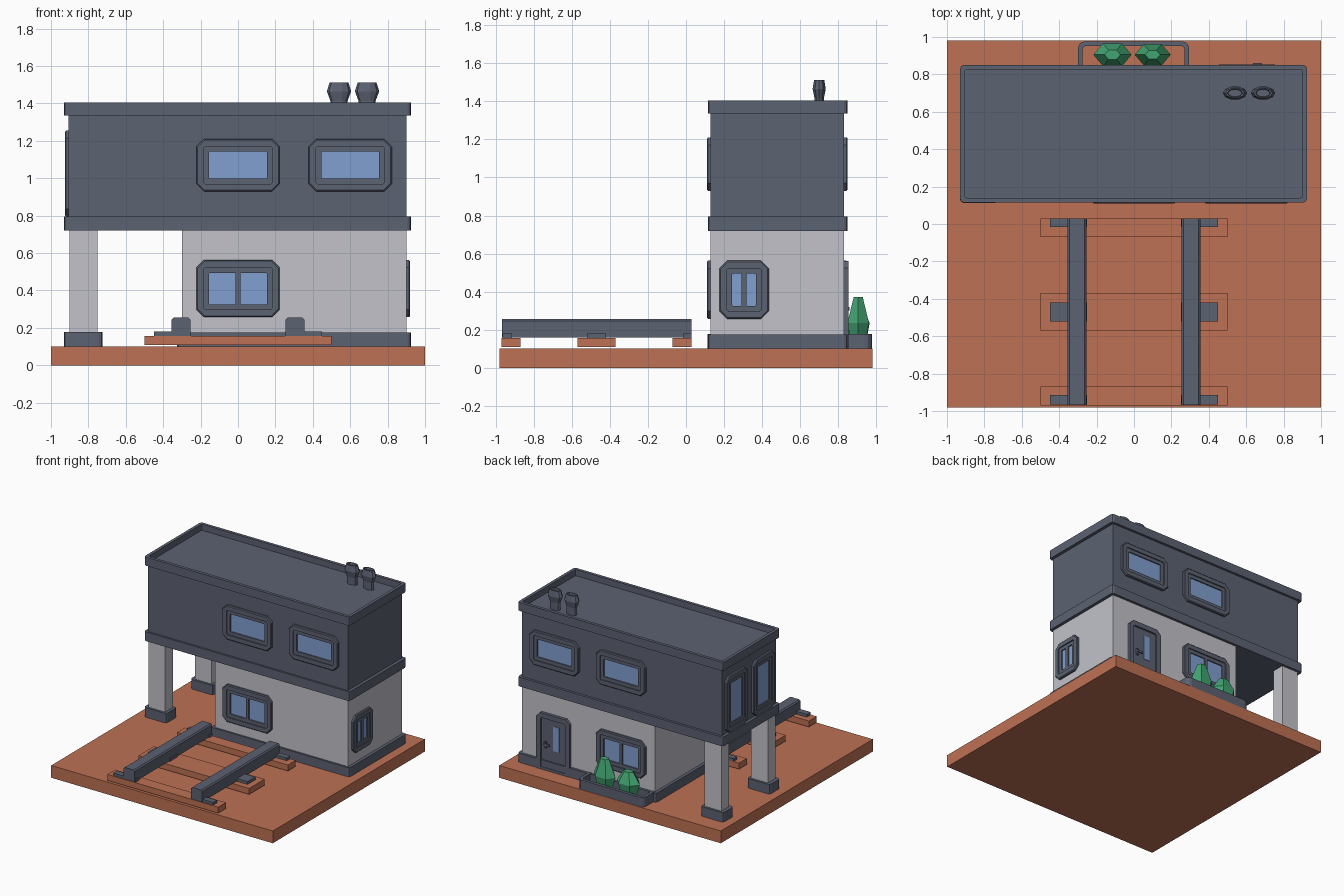
import bpy, bmesh, math
from mathutils import Matrix, Vector

if "Cube" in bpy.data.objects:
    bpy.data.objects.remove(bpy.data.objects["Cube"])


def mat(name, rgb):
    m = bpy.data.materials.new(name)
    m.diffuse_color = (*rgb, 1)
    m.use_nodes = True
    m.node_tree.nodes["Principled BSDF"].inputs["Base Color"].default_value = m.diffuse_color
    return m


CLAY = mat("clay_orange", (0.515, 0.165, 0.088))
DARK = mat("slate_grey", (0.107, 0.122, 0.168))
WALL = mat("pale_grey", (0.54, 0.54, 0.59))
GLASS = mat("window_blue", (0.22, 0.35, 0.64))
GREEN = mat("leaf_green", (0.055, 0.37, 0.17))


def finish(name, bm, mats, matrix=None):
    bmesh.ops.recalc_face_normals(bm, faces=bm.faces)
    me = bpy.data.meshes.new(name)
    bm.to_mesh(me)
    bm.free()
    for m in mats:
        me.materials.append(m)
    ob = bpy.data.objects.new(name, me)
    bpy.context.collection.objects.link(ob)
    if matrix:
        ob.matrix_world = matrix
    return ob


def box(name, x, y, z, m, matrix=None):
    bm = bmesh.new()
    c = Vector((sum(x) / 2, sum(y) / 2, sum(z) / 2))
    s = Matrix.Diagonal((x[1] - x[0], y[1] - y[0], z[1] - z[0], 1))
    bmesh.ops.create_cube(bm, size=1, matrix=Matrix.Translation(c) @ s)
    return finish(name, bm, [m], matrix)


def rect(x, y, c, n=1):
    """Rectangle outline with corners cut (n=1) or rounded (n>1)."""
    pts = []
    corners = [(x[1], y[1], 0), (x[0], y[1], 1), (x[0], y[0], 2), (x[1], y[0], 3)]
    for px, py, q in corners:
        cx = px - c if px == x[1] else px + c
        cy = py - c if py == y[1] else py + c
        for i in range(n + 1):
            a = (q + i / n) * math.pi / 2
            pts.append((cx + c * math.cos(a), cy + c * math.sin(a)))
    return pts


def stack(name, rings, mats, matrix=None, caps=(True, True), last_mat=0):
    """Bridge successive 3D rings of equal length and cap the ends."""
    bm = bmesh.new()
    vs = [[bm.verts.new(p) for p in r] for r in rings]
    n = len(vs[0])
    for a, b in zip(vs, vs[1:]):
        for i in range(n):
            j = (i + 1) % n
            bm.faces.new((a[i], a[j], b[j], b[i]))
    if caps[0]:
        bm.faces.new(vs[0][::-1])
    if caps[1]:
        bm.faces.new(vs[-1]).material_index = last_mat
    return finish(name, bm, mats, matrix)


def slab(name, x, y, z, m, c=0.02, n=2):
    o = rect(x, y, c, n)
    return stack(name, [[(*p, h) for p in o] for h in z], [m])


def lathe(name, loc, profile, sides, ysquash, m):
    """Turned shape from (radius, z) pairs, flattened in y."""
    rings = [[(r * math.cos(2 * math.pi * i / sides),
               r * ysquash * math.sin(2 * math.pi * i / sides), z)
              for i in range(sides)] for r, z in profile]
    return stack(name, rings, [m], Matrix.Translation(loc))


def placed(side, u, v):
    """Matrix putting a front-facing part (out = -y) on one house wall."""
    loc = {"front": (u, 0.13, v), "back": (u, 0.83, v),
           "right": (0.9, u, v), "left": (-0.905, u, v)}[side]
    ang = {"front": 0, "right": 90, "back": 180, "left": 270}[side]
    return Matrix.Translation(loc) @ Matrix.Rotation(math.radians(ang), 4, 'Z')


def window(name, side, u, v, w, h, double=False):
    mx = placed(side, u, v)
    steps = [(0, 0.04, -0.01), (0, 0.04, 0.014), (0.006, 0.038, 0.02),
             (0.04, 0.008, 0.02), (0.04, 0.008, 0.011),
             (0.068, 0.004, 0.011), (0.068, 0.004, 0.002)]
    rings = []
    for inset, c, d in steps:
        a, b = w / 2 - inset, h / 2 - inset
        rings.append([(p, -d, q) for p, q in rect((-a, a), (-b, b), c)])
    stack(name, rings, [DARK, GLASS], mx, last_mat=1)
    if double:
        b = h / 2 - 0.06
        box(name + "_mullion", (-0.013, 0.013), (-0.011, 0), (-b, b), DARK, mx)


# ground slab
box("ground_slab", (-1, 1), (-0.98, 0.98), (0, 0.1), CLAY)

# track: sleepers, rail plates and rails
for i, (sl, pl) in enumerate([((-0.97, -0.87), (-0.965, -0.915)),
                              ((-0.57, -0.37), (-0.52, -0.42)),
                              ((-0.07, 0.03), (-0.015, 0.03))]):
    box(f"sleeper_{i}", (-0.5, 0.5), sl, (0.108, 0.157), CLAY)
    for s, side in ((-1, "left"), (1, "right")):
        x = sorted((s * 0.25, s * 0.45))
        box(f"rail_plate_{side}_{i}", x, pl, (0.157, 0.18), DARK)
for s, side in ((-1, "left"), (1, "right")):
    xc = s * 0.305
    prof = [(-0.05, 0.16), (0.05, 0.16), (0.05, 0.245),
            (0.04, 0.255), (-0.04, 0.255), (-0.05, 0.245)]
    stack(f"rail_{side}", [[(xc + px, y, pz) for px, pz in prof]
                           for y in (-0.968, 0.03)], [DARK])

# house storeys, plinth and floor band
box("lower_storey", (-0.3, 0.9), (0.13, 0.83), (0.1, 0.73), WALL)
slab("plinth", (-0.325, 0.925), (0.115, 0.85), (0.1, 0.175), DARK)
box("upper_storey", (-0.905, 0.9), (0.13, 0.83), (0.75, 1.34), DARK)
slab("floor_band", (-0.93, 0.925), (0.115, 0.85), (0.72, 0.795), DARK)

# roof with sunken deck behind a thin parapet
outer = rect((-0.93, 0.925), (0.115, 0.85), 0.02, 2)
inner = rect((-0.905, 0.9), (0.14, 0.825), 0.01, 2)
stack("roof_parapet", [[(*p, 1.335) for p in outer], [(*p, 1.405) for p in outer],
                       [(*p, 1.405) for p in inner], [(*p, 1.355) for p in inner]], [DARK])

# porch pillars with feet
for label, y0, y1 in (("front", 0.13, 0.23), ("back", 0.73, 0.83)):
    box(f"{label}_pillar", (-0.9, -0.75), (y0, y1), (0.1, 0.73), WALL)
    slab(f"{label}_pillar_foot", (-0.93, -0.725), (y0 - 0.018, y1 + 0.018), (0.1, 0.178), DARK)

# windows
for side in ("front", "back"):
    for i, u in enumerate((0, 0.6)):
        window(f"{side}_upper_window_{i}", side, u, 1.07, 0.445, 0.28)
    window(f"{side}_lower_window", side, 0, 0.41, 0.445, 0.305, True)
window("right_lower_window", "right", 0.305, 0.41, 0.26, 0.305, True)
for i, u in enumerate((0.305, 0.655)):
    window(f"left_tall_window_{i}", "left", u, 1.025, 0.28, 0.46)

# back door: frame, leaf, glass strip and handle
door = placed("back", 0.605, 0)
rings = []
for w, top, bottom, c, d in [(0.15, 0.56, 0.1, 0.035, -0.01), (0.15, 0.56, 0.1, 0.035, 0.024),
                             (0.11, 0.52, 0.12, 0.008, 0.024), (0.11, 0.52, 0.12, 0.008, 0.01)]:
    o = [(-w, bottom), (w, bottom), (w, top - c), (w - c, top), (c - w, top), (-w, top - c)]
    rings.append([(p, -d, q) for p, q in o])
stack("door", rings, [DARK], door)
box("door_glass", (-0.005, 0.05), (-0.014, -0.008), (0.27, 0.47), GLASS, door)
box("door_handle", (-0.08, -0.03), (-0.03, -0.022), (0.30, 0.318), DARK, door)
box("door_handle_stem", (-0.08, -0.062), (-0.024, -0.008), (0.28, 0.33), DARK, door)

# planter wall and bushes
po = rect((-0.3, 0.295), (0.79, 0.977), 0.04, 3)
pi = rect((-0.275, 0.27), (0.815, 0.952), 0.02, 3)
stack("planter", [[(*p, 0.1) for p in po], [(*p, 0.178) for p in po],
                  [(*p, 0.178) for p in pi], [(*p, 0.1) for p in pi]], [DARK], caps=(False, False))
for label, x, r, top in (("tall", 0.1, 0.096, 0.372), ("short", -0.115, 0.102, 0.325)):
    lathe(f"{label}_bush", (x, 0.905, 0),
          [(r * 0.6, 0.102), (r, 0.235), (r * 0.42, top)], 6, 0.68, GREEN)

# roof vents with flared hollow caps
for i, x in enumerate((0.54, 0.69)):
    lathe(f"roof_vent_{i}", (x, 0.7, 0),
          [(0.046, 1.35), (0.046, 1.415), (0.065, 1.465), (0.05, 1.513),
           (0.04, 1.513), (0.036, 1.495)], 10, 0.56, DARK)
